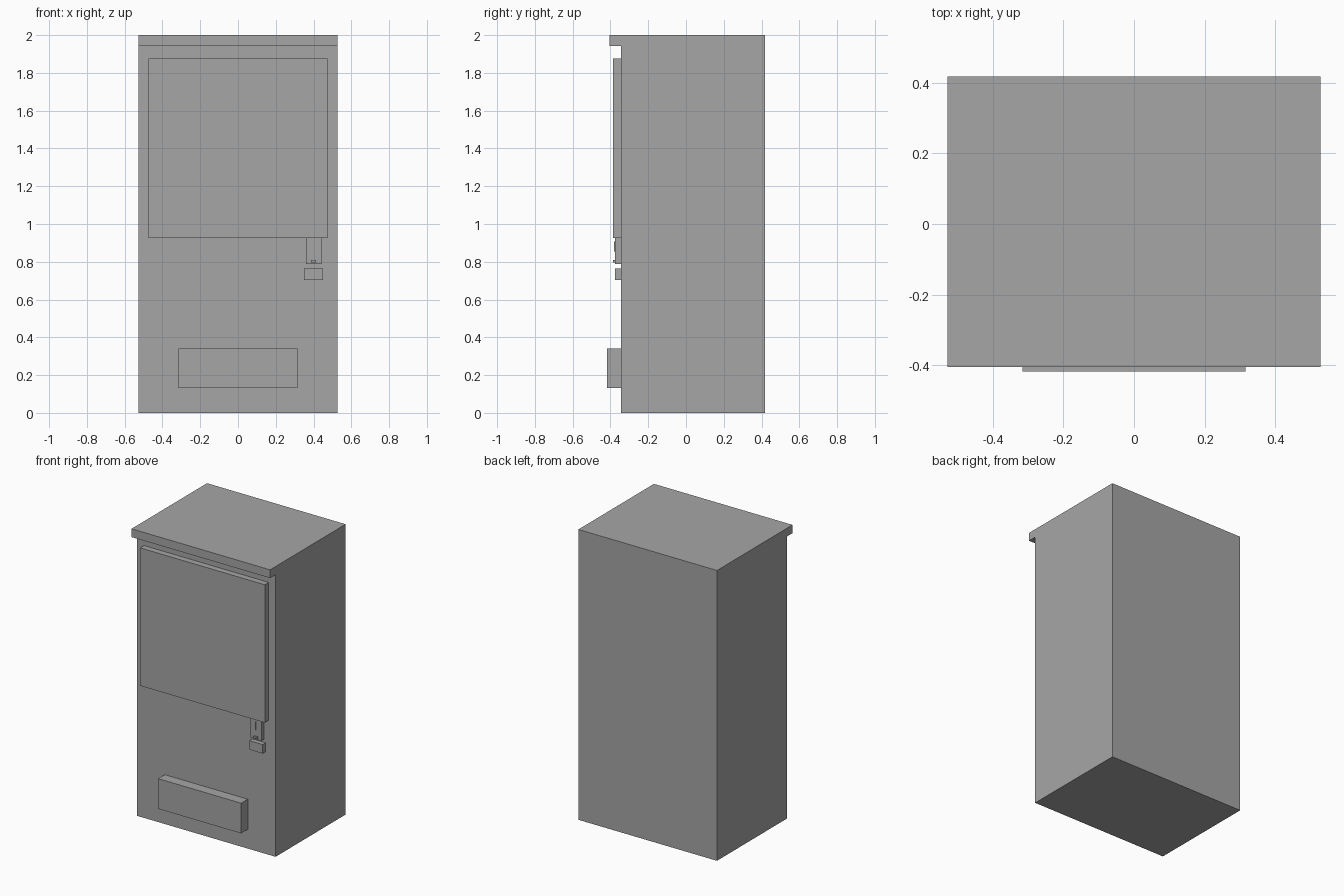
import bpy
import bmesh

if "Cube" in bpy.data.objects:
    bpy.data.objects.remove(bpy.data.objects["Cube"])

grey = bpy.data.materials.new("mid grey")
grey.diffuse_color = (0.38, 0.38, 0.38, 1)
grey.use_nodes = True
grey.node_tree.nodes["Principled BSDF"].inputs["Base Color"].default_value = grey.diffuse_color

FRONT = -0.345  # front plane of the cabinet


def finish(name, bm):
    bmesh.ops.recalc_face_normals(bm, faces=bm.faces)
    mesh = bpy.data.meshes.new(name)
    bm.to_mesh(mesh)
    bm.free()
    mesh.materials.append(grey)
    obj = bpy.data.objects.new(name, mesh)
    bpy.context.collection.objects.link(obj)
    return obj


def front_box(name, x0, x1, z0, z1, y_front, y_back=FRONT):
    """Box standing proud of the cabinet front."""
    bm = bmesh.new()
    bmesh.ops.create_cube(bm, size=1)
    for v in bm.verts:
        v.co.x = x1 if v.co.x > 0 else x0
        v.co.y = y_back if v.co.y > 0 else y_front
        v.co.z = z1 if v.co.z > 0 else z0
    return finish(name, bm)


# Cabinet with overhanging top lip: side profile (y, z) extruded across x
profile = [(0.417, 0), (0.417, 2), (-0.405, 2), (-0.405, 1.943),
           (FRONT, 1.943), (FRONT, 0)]
bm = bmesh.new()
side = bm.faces.new([bm.verts.new((-0.528, y, z)) for y, z in profile])
ext = bmesh.ops.extrude_face_region(bm, geom=[side], use_keep_orig=True)
bmesh.ops.translate(bm, vec=(1.056, 0, 0),
                    verts=[g for g in ext["geom"] if isinstance(g, bmesh.types.BMVert)])
finish("cabinet", bm)

# Large display panel and the delivery tray
front_box("display_panel", -0.475, 0.475, 0.926, 1.876, -0.387)
front_box("delivery_tray", -0.316, 0.316, 0.132, 0.34, -0.417)

# Coin mechanism
front_box("coin_plate", 0.36, 0.441, 0.788, 0.926, -0.376)
front_box("coin_slot", 0.398, 0.402, 0.855, 0.908, -0.381, -0.376)
front_box("coin_button", 0.386, 0.414, 0.796, 0.809, -0.387, -0.376)
front_box("coin_return", 0.35, 0.451, 0.703, 0.765, -0.377)
